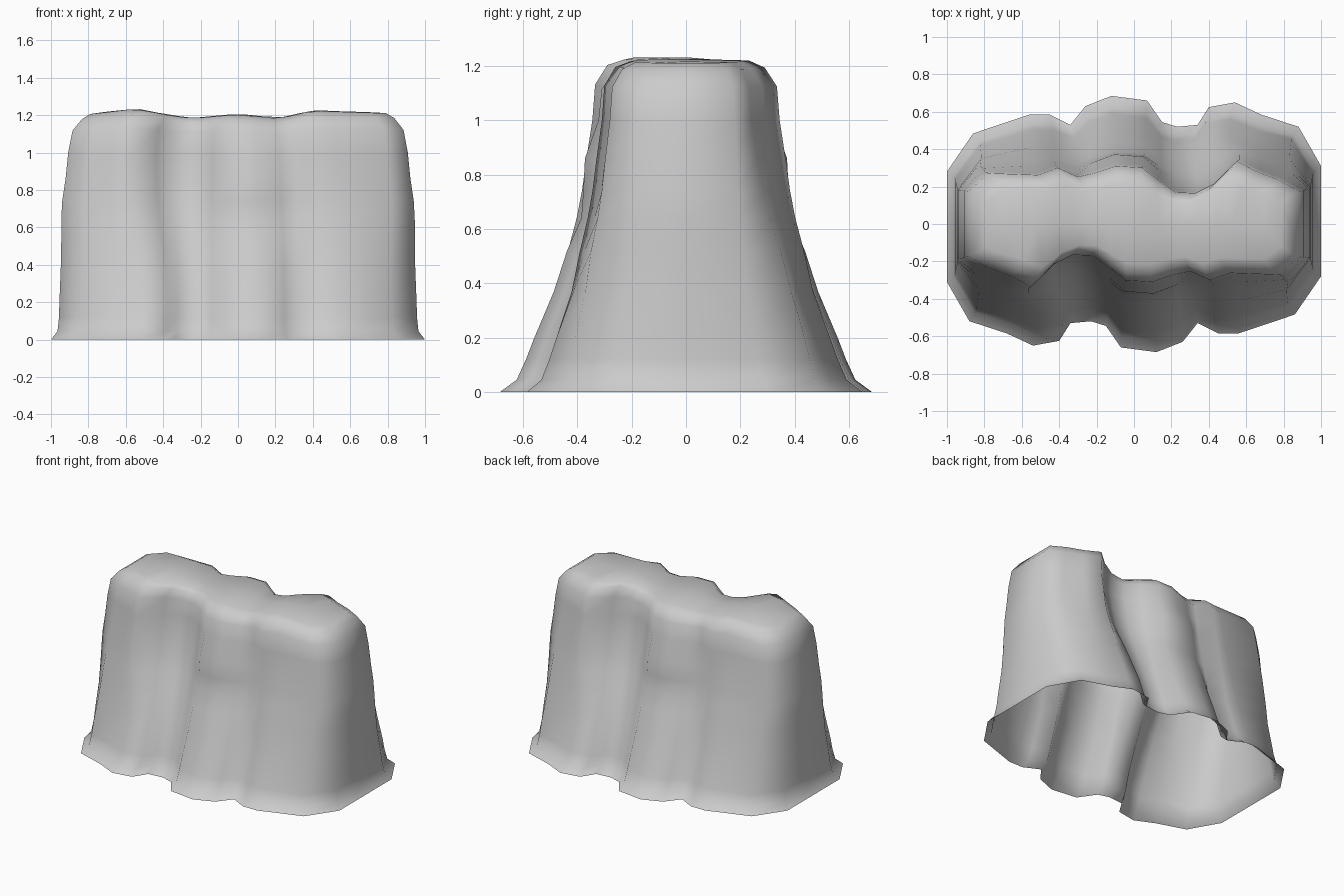
import bpy, bmesh, math

if "Cube" in bpy.data.objects:
    bpy.data.objects.remove(bpy.data.objects["Cube"])

# Front half outline, right to left, at the hem and near the top;
# the back is the same turned by 180 degrees
hem = [(1.0, -.28), (.86, -.475), (.56, -.585), (.45, -.585), (.34, -.53),
       (.26, -.63), (.12, -.685), (-.07, -.66), (-.15, -.545), (-.23, -.52),
       (-.34, -.53), (-.40, -.625), (-.54, -.65), (-.68, -.585), (-.88, -.51),
       (-1.0, -.31), (-1.0, 0)]
crown = [(1.0, -.18), (.88, -.28), (.58, -.27), (.46, -.31), (.34, -.26),
         (.24, -.28), (.11, -.32), (-.05, -.31), (-.15, -.24), (-.25, -.175),
         (-.37, -.17), (-.48, -.22), (-.62, -.345), (-.74, -.29), (-.88, -.24),
         (-1.0, -.18), (-1.0, 0)]
h = len(hem)
n = 2 * h

# Height, x scale, y scale of each ring of the draped cloth
levels = [(0, 1, 1), (.045, .965, .91), (.12, .957, .86), (.2, .955, .815),
          (.37, .948, .715), (.52, .945, .655), (.64, .945, .60), (.74, .94, .565),
          (.86, .922, .535), (1.0, .908, .50), (1.12, .885, .485),
          (1.18, .835, .42), (1.205, .79, .335)]
# Height offsets of the sagging top edge
sag = [(-1, -.015), (-.75, .005), (-.55, .03), (-.4, 0), (-.25, -.023), (0, 0),
       (.22, -.023), (.4, .02), (.6, .01), (.75, .008), (1, 0)]


def ripple(x, z):
    w = max(0, min(1, (z - 1.08) / .1))
    for (x0, a), (x1, b) in zip(sag, sag[1:]):
        if x <= x1:
            return w * (a + (b - a) * (x - x0) / (x1 - x0))
    return 0


def bump(z, centre, width):
    return math.exp(-((z - centre) / width) ** 2)


def outline(z, sx, sy):
    t0 = max(0, min(1, (z - .2) / .85))
    t0 = t0 * t0 * (3 - 2 * t0)
    pts = []
    for (x, y), (cx, cy) in zip(hem, crown):
        t = t0 * t0 if abs(x) > .95 else t0
        x = x + (cx - x) * t
        y = y + (cy / .5 - y) * t
        if .8 < abs(x) < .95:  # ends lean in less than the folds
            y *= 1 + .07 * bump(z, .4, .35)
        if -.1 < x < .3:  # billow of the middle fold
            y *= 1 + .08 * bump(z, .84, .1) - .03 * bump(z, .64, .08)
        pts.append((x * sx, y * sy))
    return pts + [(-x, -y) for x, y in pts]


bm = bmesh.new()
rings = [[bm.verts.new((x, y, z + ripple(x, z))) for x, y in outline(z, sx, sy)]
         for z, sx, sy in levels]

# Hanging sides
for a, b in zip(rings, rings[1:]):
    for i in range(n):
        j = (i + 1) % n
        bm.faces.new((a[j], a[i], b[i], b[j]))

# Top sheet: a middle row from end to end joins front and back edges
top = rings[-1]
front = top[:h - 1]
back = list(reversed(top[h:n - 1]))
mid = [top[n - 1]]
for f, b in list(zip(front, back))[1:-1]:
    x = (f.co.x + b.co.x) / 2
    mid.append(bm.verts.new((x, 0, 1.208 + ripple(x, 1.2))))
mid.append(top[h - 1])
for i in range(len(front) - 1):
    bm.faces.new((front[i], front[i + 1], mid[i + 1], mid[i]))
    bm.faces.new((mid[i], mid[i + 1], back[i + 1], back[i]))

# Make all faces point outward
bmesh.ops.recalc_face_normals(bm, faces=bm.faces)
if sum(f.normal.z for f in mid[5].link_faces) < 0:
    bmesh.ops.reverse_faces(bm, faces=bm.faces)

mesh = bpy.data.meshes.new("draped_cloth")
bm.to_mesh(mesh)
bm.free()
mesh.shade_smooth()
cloth = bpy.data.objects.new("draped_cloth", mesh)
bpy.context.collection.objects.link(cloth)
